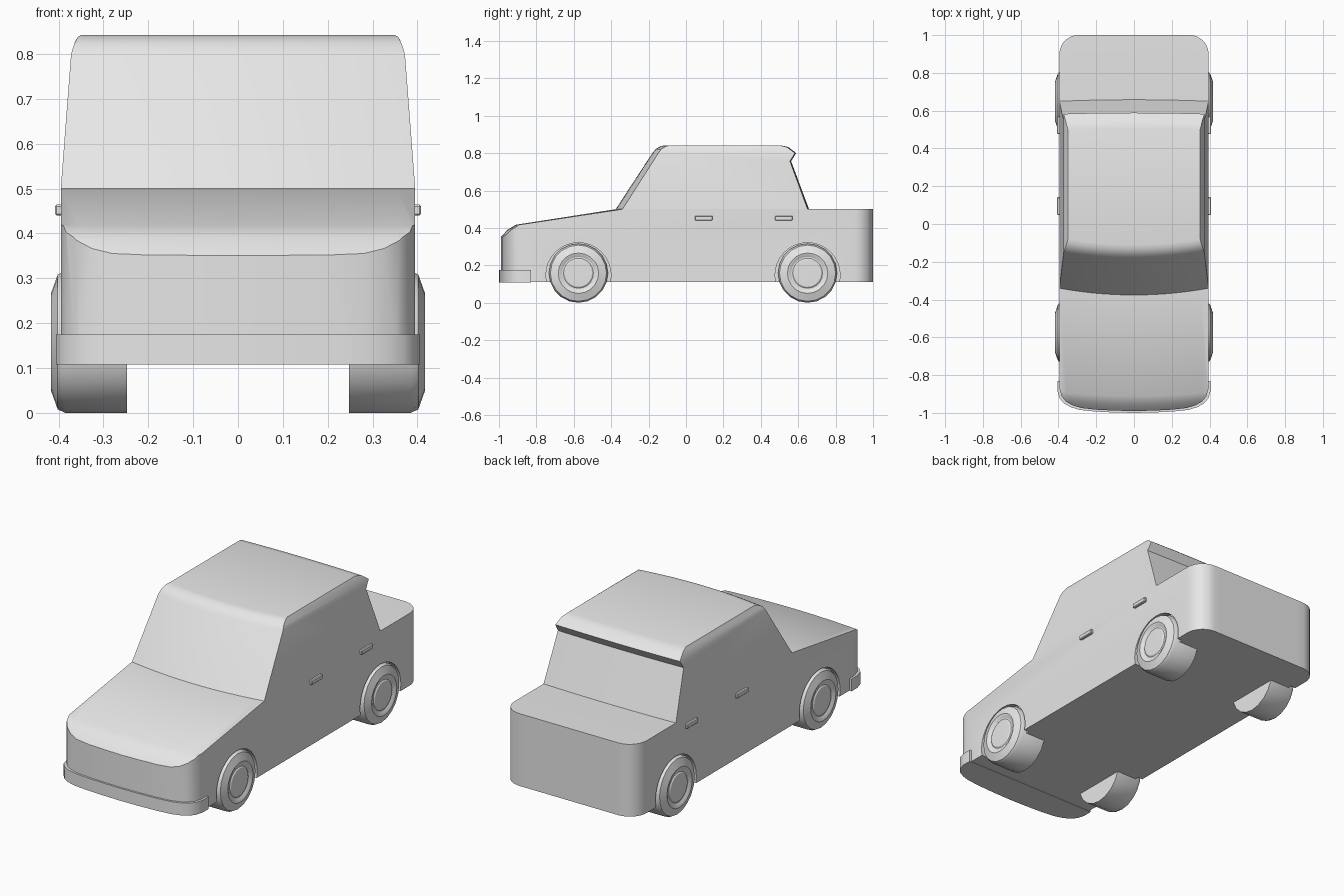
import bpy, bmesh, math
from mathutils import Matrix

cube = bpy.data.objects.get("Cube")
if cube:
    bpy.data.objects.remove(cube, do_unlink=True)

grey = bpy.data.materials.new("plain grey")
grey.use_nodes = True
grey.diffuse_color = (0.8, 0.8, 0.8, 1)
grey.node_tree.nodes["Principled BSDF"].inputs["Base Color"].default_value = (0.8, 0.8, 0.8, 1)

HALF = 0.395      # half width of the body
FLOOR = 0.11      # underside of the body
BELT = 0.5        # height of the rear deck and window line


def finish(name, bm):
    bmesh.ops.recalc_face_normals(bm, faces=bm.faces)
    mesh = bpy.data.meshes.new(name)
    bm.to_mesh(mesh)
    bm.free()
    ob = bpy.data.objects.new(name, mesh)
    bpy.context.collection.objects.link(ob)
    mesh.materials.append(grey)
    return ob


def select(ob):
    bpy.ops.object.select_all(action='DESELECT')
    ob.select_set(True)
    bpy.context.view_layer.objects.active = ob


def smooth(ob, angle=30):
    select(ob)
    bpy.ops.object.shade_smooth_by_angle(angle=math.radians(angle))


def boolean(ob, cutter, operation):
    mod = ob.modifiers.new(operation, 'BOOLEAN')
    mod.operation, mod.object, mod.solver = operation, cutter, 'EXACT'
    select(ob)
    bpy.ops.object.modifier_apply(modifier=mod.name)
    bpy.data.objects.remove(cutter, do_unlink=True)


def prism(name, outline, low, high):
    """Upright block from a plan outline."""
    bm = bmesh.new()
    rings = [[bm.verts.new((x, y, z)) for x, y in outline] for z in (low, high)]
    for ring in rings:
        bm.faces.new(ring)
    n = len(outline)
    for i in range(n):
        j = (i + 1) % n
        bm.faces.new((rings[0][i], rings[0][j], rings[1][j], rings[1][i]))
    return finish(name, bm)


def sweep(name, profile, half_width, caps, steps=16):
    """Side profile of (y, z, bow) carried across x, bowed along the middle."""
    bm = bmesh.new()
    rows = []
    for s in range(steps + 1):
        t = 2 * s / steps - 1
        row = []
        for y, z, bow in profile:
            x = t * half_width(z)
            row.append(bm.verts.new((x, y + bow * (1 - t * t), z)))
        rows.append(row)
    n = len(profile)
    for a, b in zip(rows, rows[1:]):
        for i in range(n):
            j = (i + 1) % n
            bm.faces.new((a[i], a[j], b[j], b[i]))
    for row in (rows[0], rows[-1]):
        for cap in caps:
            bm.faces.new([row[i] for i in cap])
    return finish(name, bm)


def mirrored(half):
    return half + [(-x, y) for x, y in reversed(half) if x > 0]


# Plan outline: bowed nose and rounded rear corners
nose = [(0, -0.99), (0.1, -0.988), (0.2, -0.983), (0.28, -0.974), (0.325, -0.96),
        (0.36, -0.94), (0.383, -0.913), (HALF, -0.87)]
radius = 0.1
tail = [(HALF - radius + radius * math.cos(a), 1 - radius + radius * math.sin(a))
        for a in (math.pi / 2 * i / 7 for i in range(8))]
plan = mirrored(nose + tail)

# Lower body
lower = [(-1.1, FLOOR, 0), (-1.1, 0.2, -0.025), (-0.97, 0.345, -0.025), (-0.93, 0.39, -0.025),
         (-0.89, 0.417, -0.02), (-0.34, BELT, -0.036), (1.1, BELT, 0), (1.1, FLOOR, 0)]
body = sweep("body", lower, lambda z: HALF + 0.01, [range(len(lower))])
boolean(body, prism("plan_cutter", plan, 0, 0.9), 'INTERSECT')


# Cabin with slanted sides, soft roof edge and rear lip
def cabin_width(z):
    if z <= 0.8:
        return HALF - 0.023 * (z - BELT) / 0.3
    return 0.35 + 0.022 * math.sqrt(max(0, (0.842 - z) / 0.042))


upper = [(-0.34, BELT, -0.036), (-0.148, 0.8, -0.032), (-0.132, 0.822, -0.03),
         (-0.105, 0.838, -0.03), (-0.08, 0.842, -0.03), (0.5, 0.842, 0.006),
         (0.54, 0.832, 0.008), (0.583, 0.8, 0.006), (0.556, 0.757, 0.006), (0.65, BELT, 0.008)]
cabin = sweep("cabin", upper, cabin_width, [(0, 1, 7, 8, 9), range(1, 8)])

# Wheels and shallow arches
tyre = [(0.247, 0), (0.247, 0.158), (0.385, 0.158), (0.402, 0.15), (0.417, 0.108),
        (0.414, 0.098), (0.408, 0.088), (0.408, 0.08), (0.413, 0.073), (0.414, 0)]


def wheel(name, side, y):
    bm = bmesh.new()
    verts = [bm.verts.new((side * x, 0, r)) for x, r in tyre]
    edges = [bm.edges.new(pair) for pair in zip(verts, verts[1:])]
    bmesh.ops.spin(bm, geom=verts + edges, axis=(1, 0, 0), cent=(0, 0, 0),
                   angle=math.tau, steps=20, use_merge=False)
    bmesh.ops.remove_doubles(bm, verts=bm.verts, dist=0.0005)
    bmesh.ops.translate(bm, verts=bm.verts, vec=(0, y, 0.158))
    smooth(finish(name, bm))


def arch(side, y):
    bm = bmesh.new()
    bmesh.ops.create_cone(bm, cap_ends=True, segments=32, radius1=0.174, radius2=0.174, depth=0.1,
                          matrix=Matrix.Translation((side * 0.415, y, 0.147))
                          @ Matrix.Rotation(math.pi / 2, 4, 'Y'))
    boolean(body, finish("arch_cutter", bm), 'DIFFERENCE')


# Door handles with a bevelled rim
def handle(name, side, y):
    bm = bmesh.new()
    bmesh.ops.create_cube(bm, size=1, matrix=Matrix.Translation((side * 0.396, y, 0.452))
                          @ Matrix.Diagonal((0.024, 0.095, 0.025, 1)))
    bmesh.ops.bevel(bm, geom=bm.edges[:], offset=0.004, segments=1, affect='EDGES')
    finish(name, bm)


for side, label in ((1, "left"), (-1, "right")):
    for end, y in (("front", -0.575), ("rear", 0.65)):
        wheel(f"{end}_{label}_wheel", side, y)
        arch(side, y)
    for end, y in (("front", 0.095), ("rear", 0.523)):
        handle(f"{end}_{label}_door_handle", side, y)

# Front bumper wrapping the nose
wrap = [(x * 1.028, y - 0.01) for x, y in nose] + [(HALF * 1.028, -0.83)]
bumper = prism("front_bumper", mirrored(wrap), FLOOR - 0.002, 0.175)

for ob in (body, cabin, bumper):
    smooth(ob)
